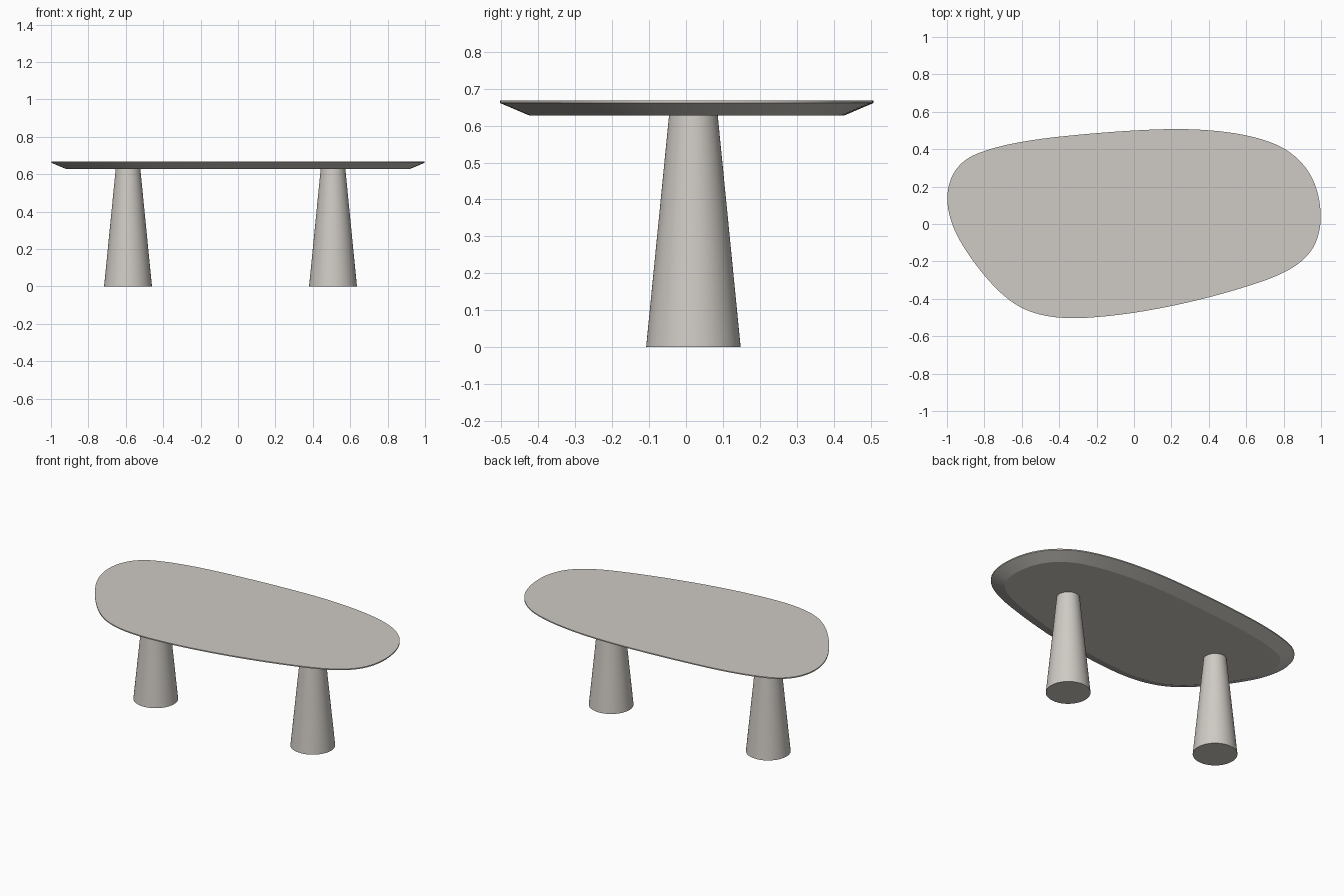
import bpy, bmesh, math
from mathutils import Vector

if "Cube" in bpy.data.objects:
    bpy.data.objects.remove(bpy.data.objects["Cube"])

stone = bpy.data.materials.new("warm grey stone")
stone.diffuse_color = (0.62, 0.59, 0.55, 1)
stone.use_nodes = True
stone.node_tree.nodes["Principled BSDF"].inputs["Base Color"].default_value = stone.diffuse_color

# Tabletop outline, clockwise seen from above
OUTLINE = [(-1, .14), (-.97, .265), (-.9, .345), (-.78, .397), (-.6, .44), (-.3, .477),
           (0, .5), (.22, .508), (.42, .5), (.62, .47), (.79, .412), (.9, .325), (.965, .22),
           (.995, .1), (.995, -.02), (.96, -.125), (.89, -.205), (.78, -.27), (.6, -.335),
           (.3, -.417), (0, -.475), (-.2, -.498), (-.33, -.504), (-.47, -.492), (-.6, -.45),
           (-.7, -.38), (-.8, -.275), (-.9, -.14), (-.97, -.01)]


def smooth_loop(points, steps=5):
    """Closed centripetal-style spline through the points."""
    p = [Vector(q) for q in points]
    n, out = len(p), []
    for i in range(n):
        a, b, c, d = p[i - 1], p[i], p[(i + 1) % n], p[(i + 2) % n]
        l0, l1, l2 = (b - a).length, (c - b).length, (d - c).length
        m1 = ((b - a) / l0 * l1 + (c - b) / l1 * l0) / (l0 + l1) * l1
        m2 = ((c - b) / l1 * l2 + (d - c) / l2 * l1) / (l1 + l2) * l1
        for k in range(steps):
            t = k / steps
            out.append((2*t**3 - 3*t**2 + 1) * b + (t**3 - 2*t**2 + t) * m1
                       + (3*t**2 - 2*t**3) * c + (t**3 - t**2) * m2)
    for _ in range(3):  # relax small ripples
        out = [(out[i - 1] + 2 * out[i] + out[(i + 1) % len(out)]) / 4 for i in range(len(out))]
    return out


def inset(loop, dist):
    """Move a clockwise loop inwards along its normals."""
    res = []
    for i, q in enumerate(loop):
        t = (loop[(i + 1) % len(loop)] - loop[i - 1]).normalized()
        res.append(q + Vector((t.y, -t.x)) * dist)
    return res


def loft(name, rings):
    """Skin (loop, z) rings from top to bottom and cap both ends."""
    bm = bmesh.new()
    vs = [[bm.verts.new((q.x, q.y, z)) for q in loop] for loop, z in rings]
    n = len(vs[0])
    for u, w in zip(vs, vs[1:]):
        for i in range(n):
            j = (i + 1) % n
            bm.faces.new((u[i], u[j], w[j], w[i]))
    bm.faces.new(vs[0])
    bm.faces.new(vs[-1])
    bmesh.ops.recalc_face_normals(bm, faces=bm.faces)
    me = bpy.data.meshes.new(name)
    bm.to_mesh(me)
    bm.free()
    me.materials.append(stone)
    ob = bpy.data.objects.new(name, me)
    bpy.context.collection.objects.link(ob)
    bpy.ops.object.select_all(action='DESELECT')
    ob.select_set(True)
    bpy.context.view_layer.objects.active = ob
    bpy.ops.object.shade_smooth_by_angle(angle=math.radians(20))


# Tabletop: thin upright lip, then a wide undercut bevel
edge = smooth_loop(OUTLINE)
loft("tabletop", [(edge, .668), (edge, .661), (inset(edge, .08), .627)])


# Tapered round legs
def circle(x, y, r, n=64):
    return [Vector((x + r * math.cos(2 * math.pi * i / n),
                    y + r * math.sin(2 * math.pi * i / n))) for i in range(n)]


for name, x in (("left_leg", -.588), ("right_leg", .508)):
    loft(name, [(circle(x, .02, .066), .627), (circle(x, .02, .128), 0)])
